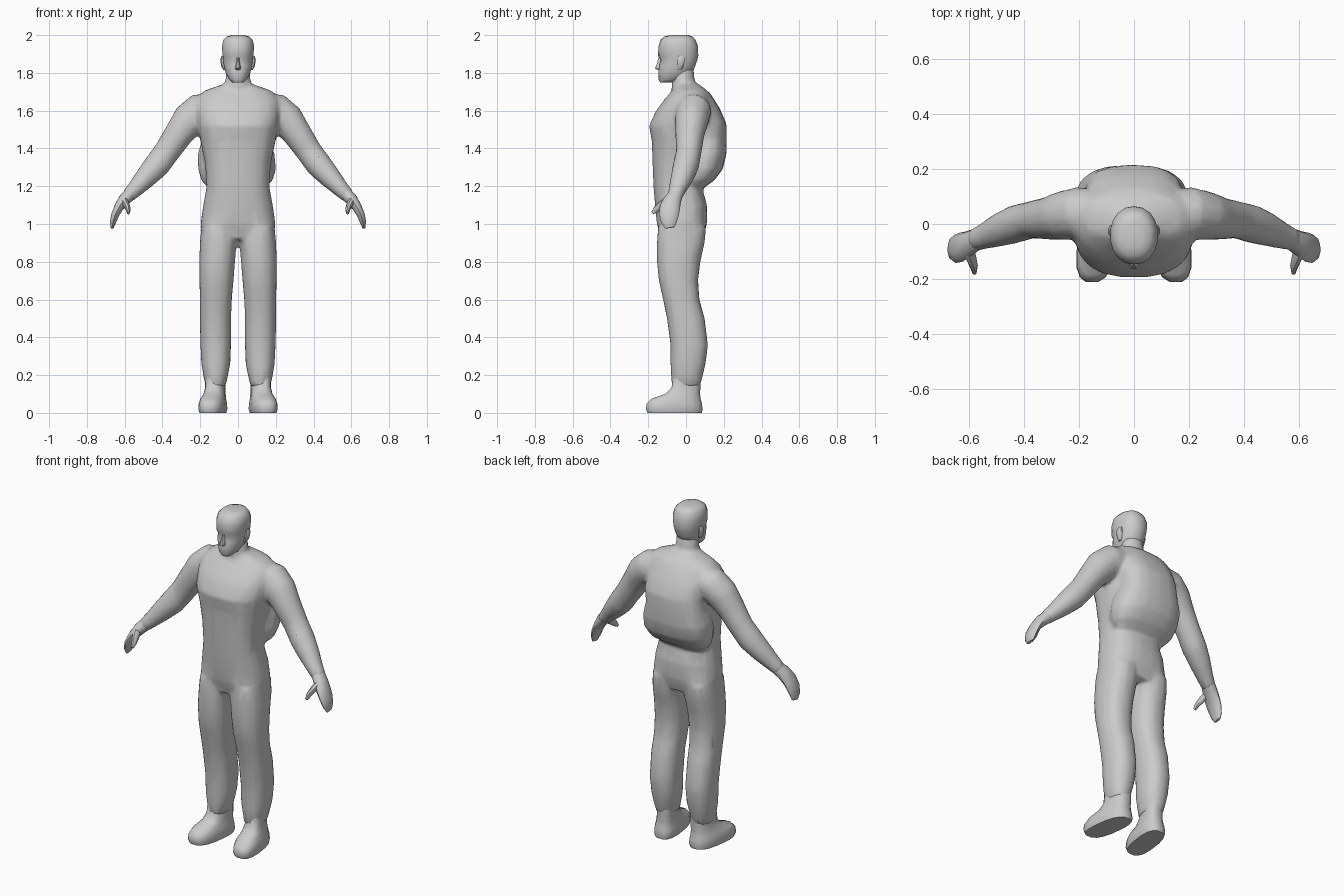
import bpy, bmesh, math
from mathutils import Vector

clay = bpy.data.materials.new("plain grey")
clay.diffuse_color = (0.6, 0.6, 0.6, 1)


def loft(bm, rings, sides=16, power=2.0, along=False, skew=0.0, flip=1):
    """Skin through rings (x, y, z, half width, half depth)."""
    pts = [Vector(r[:3]) for r in rings]
    loops = []
    for i, r in enumerate(rings):
        n = Vector((0, 0, 1))
        if along:
            n = (pts[min(i + 1, len(pts) - 1)] - pts[max(i - 1, 0)]).normalized()
        u = Vector((0, 1, 0)).cross(n).normalized()
        v = n.cross(u)
        loop = []
        for k in range(sides):
            a = 2 * math.pi * (k + 0.5) / sides
            c, s = math.cos(a), math.sin(a)
            cu = math.copysign(abs(c) ** (2 / power), c) * r[3]
            sv = math.copysign(abs(s) ** (2 / power), s) * r[4]
            p = pts[i] + u * cu + v * sv
            loop.append(bm.verts.new((flip * (p.x + skew * sv), p.y, p.z)))
        loops.append(loop)
    for a, b in zip(loops, loops[1:]):
        for k in range(sides):
            m = (k + 1) % sides
            bm.faces.new((a[k], a[m], b[m], b[k]))
    bm.faces.new(loops[0][::-1])
    bm.faces.new(loops[-1])


def span(rows):
    """Rows (z, half width, front y, back y) to rings centred on x = 0."""
    return [(0, (f + b) / 2, z, w, (b - f) / 2) for z, w, f, b in rows]


def finish(name, bm, angle=50):
    bmesh.ops.recalc_face_normals(bm, faces=bm.faces[:])
    me = bpy.data.meshes.new(name)
    bm.to_mesh(me)
    bm.free()
    me.materials.append(clay)
    ob = bpy.data.objects.new(name, me)
    bpy.context.collection.objects.link(ob)
    bpy.ops.object.select_all(action='DESELECT')
    ob.select_set(True)
    bpy.context.view_layer.objects.active = ob
    bpy.ops.object.shade_smooth_by_angle(angle=math.radians(angle))
    return ob


# Body: torso, neck, back bulge, limbs, fused into one skin
bm = bmesh.new()
loft(bm, span([
    (0.92, 0.16, -0.13, 0.09), (1.00, 0.20, -0.155, 0.112), (1.10, 0.185, -0.165, 0.112),
    (1.20, 0.167, -0.173, 0.085), (1.32, 0.175, -0.178, 0.10), (1.44, 0.20, -0.182, 0.13),
    (1.52, 0.215, -0.197, 0.14), (1.60, 0.225, -0.16, 0.145), (1.66, 0.22, -0.115, 0.14),
    (1.705, 0.18, -0.075, 0.115), (1.74, 0.08, -0.06, 0.07)]), 20, 2.5)
loft(bm, span([(1.66, 0.09, -0.08, 0.10), (1.72, 0.072, -0.076, 0.065),
               (1.77, 0.066, -0.075, 0.045), (1.84, 0.06, -0.07, 0.04)]))
loft(bm, [
    (-0.01, 0.04, 1.19, 0.15, 0.05), (-0.005, 0.06, 1.23, 0.19, 0.09),
    (-0.005, 0.075, 1.29, 0.208, 0.12), (-0.01, 0.09, 1.37, 0.205, 0.125),
    (-0.01, 0.10, 1.45, 0.18, 0.115), (0.0, 0.10, 1.53, 0.18, 0.115),
    (0.0, 0.09, 1.61, 0.17, 0.09), (0.0, 0.07, 1.69, 0.13, 0.06)], 18, 2.5)
for side in (-1, 1):
    # Arm
    loft(bm, [
        (0.13, 0.045, 1.62, 0.075, 0.08), (0.20, 0.04, 1.60, 0.095, 0.095),
        (0.26, 0.03, 1.55, 0.092, 0.09), (0.315, 0.02, 1.475, 0.078, 0.078),
        (0.375, 0.015, 1.385, 0.07, 0.068), (0.43, 0.0, 1.31, 0.070, 0.07),
        (0.485, -0.02, 1.25, 0.060, 0.062), (0.545, -0.045, 1.185, 0.045, 0.048),
        (0.585, -0.06, 1.145, 0.038, 0.04)], 14, along=True, flip=side)
    # Leg
    legs = [(0.98, 0.02, 0.195, -0.15, 0.108), (0.90, 0.006, 0.203, -0.155, 0.10),
            (0.80, 0.015, 0.206, -0.155, 0.077), (0.70, 0.023, 0.205, -0.145, 0.065),
            (0.60, 0.032, 0.203, -0.122, 0.072), (0.50, 0.036, 0.203, -0.102, 0.10),
            (0.36, 0.036, 0.20, -0.083, 0.117), (0.26, 0.04, 0.195, -0.083, 0.105),
            (0.20, 0.052, 0.185, -0.08, 0.09), (0.14, 0.065, 0.172, -0.075, 0.075)]
    loft(bm, [((a + b) / 2, (f + k) / 2, z, (b - a) / 2, (k - f) / 2)
              for z, a, b, f, k in legs], 16, 2.3, flip=side)
body = finish("body", bm)
remesh = body.modifiers.new("fuse", 'REMESH')
remesh.mode = 'VOXEL'
remesh.voxel_size = 0.012
remesh.use_smooth_shade = True
relax = body.modifiers.new("relax", 'SMOOTH')
relax.factor = 0.5
relax.iterations = 6
thin = body.modifiers.new("thin", 'DECIMATE')
thin.ratio = 0.12

# Head with jaw, brow and crown
bm = bmesh.new()
loft(bm, span([
    (1.748, 0.028, -0.135, -0.07), (1.765, 0.048, -0.146, -0.02), (1.80, 0.066, -0.146, 0.035),
    (1.84, 0.076, -0.143, 0.05), (1.868, 0.079, -0.136, 0.06), (1.89, 0.082, -0.148, 0.065),
    (1.94, 0.087, -0.146, 0.064), (1.975, 0.078, -0.135, 0.05), (1.992, 0.062, -0.115, 0.035),
    (2.0, 0.035, -0.085, 0.01)]), 18, 2.2)
finish("head", bm)

# Nose wedge
bm = bmesh.new()
loft(bm, span([(1.815, 0.012, -0.15, -0.12), (1.825, 0.017, -0.166, -0.12),
               (1.85, 0.011, -0.155, -0.12), (1.882, 0.007, -0.147, -0.12)]), 8)
finish("nose", bm)

for side, label in ((-1, "right"), (1, "left")):
    # Ear
    bm = bmesh.new()
    loft(bm, [(0.07, -0.035, 1.815, 0.008, 0.01), (0.078, -0.03, 1.835, 0.012, 0.018),
              (0.083, -0.025, 1.87, 0.012, 0.022), (0.08, -0.025, 1.89, 0.008, 0.014)],
         8, flip=side)
    finish(label + "_ear", bm)

    # Hand: mitten of fingers curling down, with a thumb
    bm = bmesh.new()
    loft(bm, [(0.565, -0.05, 1.165, 0.036, 0.038), (0.60, -0.07, 1.13, 0.034, 0.046),
              (0.63, -0.085, 1.09, 0.026, 0.054), (0.65, -0.09, 1.05, 0.022, 0.052),
              (0.662, -0.09, 1.01, 0.017, 0.042), (0.666, -0.085, 0.98, 0.008, 0.025)],
         10, along=True, flip=side)
    loft(bm, [(0.605, -0.085, 1.13, 0.022, 0.026), (0.592, -0.125, 1.105, 0.018, 0.022),
              (0.582, -0.155, 1.08, 0.014, 0.018), (0.58, -0.178, 1.058, 0.008, 0.01)],
         8, along=True, flip=side)
    finish(label + "_hand", bm)

    # Shoe, toes turned slightly outward
    bm = bmesh.new()
    loft(bm, [(0.133, -0.06, 0.004, 0.066, 0.146), (0.133, -0.062, 0.02, 0.072, 0.152),
              (0.133, -0.062, 0.05, 0.07, 0.148), (0.131, -0.053, 0.075, 0.064, 0.132),
              (0.124, -0.018, 0.10, 0.056, 0.094), (0.12, 0.0, 0.135, 0.052, 0.077),
              (0.12, 0.004, 0.19, 0.05, 0.074)], 16, 2.7, skew=-0.13, flip=side)
    # Flat sole on the ground
    for v in bm.verts:
        if v.co.z < 0.01:
            v.co.z = 0
    finish(label + "_shoe", bm)
